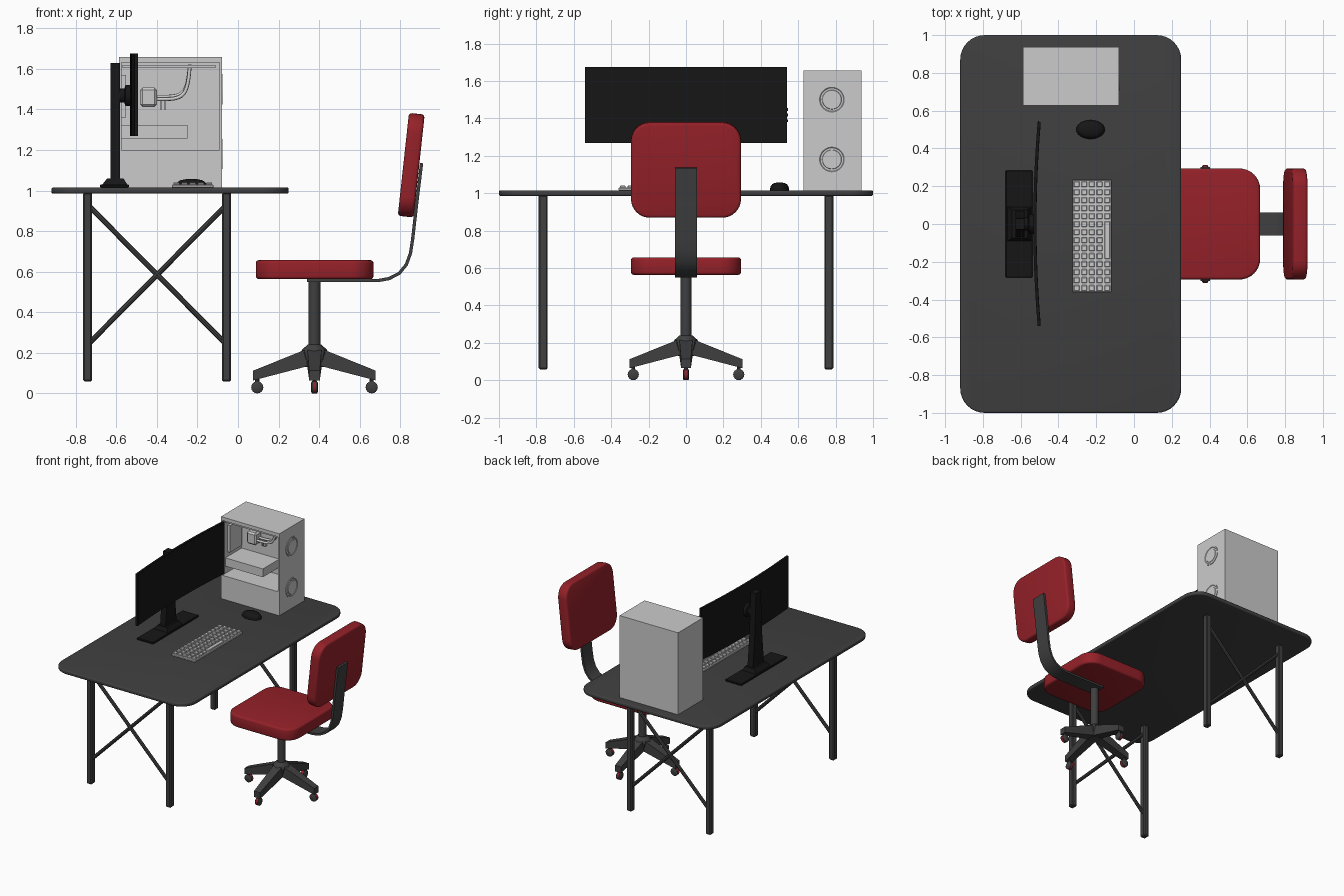
import bpy, bmesh, math
from mathutils import Matrix, Vector

if "Cube" in bpy.data.objects:
    bpy.data.objects.remove(bpy.data.objects["Cube"])


def material(name, r, g, b):
    m = bpy.data.materials.new(name)
    m.diffuse_color = (r, g, b, 1)
    m.use_nodes = True
    m.node_tree.nodes["Principled BSDF"].inputs["Base Color"].default_value = m.diffuse_color
    return m


DARK = material("dark_grey", 0.05, 0.05, 0.05)
BLACK = material("black", 0.008, 0.008, 0.008)
RED = material("red", 0.3, 0.015, 0.022)


def finish(name, bm, mat=None, matrix=None, smooth=False):
    if matrix is not None:
        bm.transform(matrix)
    bmesh.ops.recalc_face_normals(bm, faces=bm.faces)
    me = bpy.data.meshes.new(name)
    bm.to_mesh(me)
    bm.free()
    ob = bpy.data.objects.new(name, me)
    bpy.context.collection.objects.link(ob)
    if mat:
        me.materials.append(mat)
    if smooth:
        bpy.ops.object.select_all(action='DESELECT')
        ob.select_set(True)
        bpy.context.view_layer.objects.active = ob
        bpy.ops.object.shade_smooth_by_angle(angle=math.radians(35))
    return ob


def boxes(name, spans, mat=None, bevel=0):
    """One object from boxes given as (x0, x1, y0, y1, z0, z1)."""
    bm = bmesh.new()
    for x0, x1, y0, y1, z0, z1 in spans:
        m = Matrix.Translation(((x0 + x1) / 2, (y0 + y1) / 2, (z0 + z1) / 2)) @ Matrix.Diagonal((x1 - x0, y1 - y0, z1 - z0, 1))
        bmesh.ops.create_cube(bm, size=1, matrix=m)
    if bevel:
        bmesh.ops.bevel(bm, geom=bm.edges[:], offset=bevel, segments=1, affect='EDGES')
    return finish(name, bm, mat)


def slab(name, size, radius, edge, mat, matrix):
    """Rounded-corner plate with softened rims."""
    bm = bmesh.new()
    bmesh.ops.create_cube(bm, size=1, matrix=Matrix.Diagonal((*size, 1)))
    upright = [e for e in bm.edges if abs(e.verts[0].co.z - e.verts[1].co.z) > 1e-5]
    bmesh.ops.bevel(bm, geom=upright, offset=radius, segments=8, affect='EDGES', profile=0.5)
    rims = [e for e in bm.edges if abs(e.verts[0].co.z - e.verts[1].co.z) < 1e-5]
    bmesh.ops.bevel(bm, geom=rims, offset=edge, segments=3, affect='EDGES', profile=0.5)
    return finish(name, bm, mat, matrix, True)


def loft(name, rings, mat=None, matrix=None, smooth=False):
    """Closed solid skinned through equal-length rings of points."""
    bm = bmesh.new()
    vs = [[bm.verts.new(p) for p in ring] for ring in rings]
    n = len(vs[0])
    for a, b in zip(vs, vs[1:]):
        for i in range(n):
            bm.faces.new((a[i], a[(i + 1) % n], b[(i + 1) % n], b[i]))
    bm.faces.new(vs[0])
    bm.faces.new(vs[-1])
    return finish(name, bm, mat, matrix, smooth)


def rect(x0, x1, hy, z):
    return [(x0, -hy, z), (x1, -hy, z), (x1, hy, z), (x0, hy, z)]


def lathe(name, profile, mat=None, matrix=None, n=24):
    rings = [[(r * math.cos(2 * math.pi * i / n), r * math.sin(2 * math.pi * i / n), z)
              for i in range(n)] for r, z in profile]
    return loft(name, rings, mat, matrix, True)


T = Matrix.Translation

# Desk
slab("desk_top", (1.17, 2.0, 0.03), 0.13, 0.009, DARK, T((-0.335, 0, 1.0)))
LX = (-0.741, -0.056)
for side, y in (("near", -0.764), ("far", 0.764)):
    for end, x in zip(("rear", "front"), LX):
        boxes(f"desk_leg_{side}_{end}", [(x - .022, x + .022, y - .024, y + .024, .058, .99)], DARK, 0.007)
    for k, (za, zb) in enumerate(((.93, .24), (.24, .93))):
        a, b = Vector((LX[0], y, za)), Vector((LX[1], y, zb))
        rot = (b - a).to_track_quat('Z', 'Y').to_matrix().to_4x4()
        lathe(f"desk_brace_{side}_{k}", [(.013, 0), (.013, (b - a).length)], DARK, T(a) @ rot, 8)

# Monitor: curved panel and screen
def arc(half, front, back, z):
    ys = [half * (i / 8 - 1) for i in range(17)]
    bow = lambda y: -0.517 + 0.023 * (y / 0.54) ** 2
    return [(bow(y) + front, y, z) for y in ys] + [(bow(y) + back, y, z) for y in reversed(ys)]

loft("monitor_body", [arc(.54, 0, -.016, 1.268), arc(.54, 0, -.016, 1.675)], BLACK)
loft("monitor_screen", [arc(.53, .001, -.004, 1.28), arc(.53, .001, -.004, 1.667)], BLACK)
boxes("monitor_buttons", [(-.508, -.502, .538, .545, 1.38 + i * .03, 1.395 + i * .03) for i in range(3)], BLACK)

# Monitor stand
boxes("stand_base", [(-.68, -.537, -.284, .284, 1.014, 1.03)], BLACK, 0.004)
loft("stand_foot", [rect(-.67, -.545, .09, 1.028), rect(-.645, -.565, .075, 1.06)], BLACK)
loft("stand_pole", [rect(-.628, -.581, .07, 1.04), rect(-.628, -.581, .045, 1.3), rect(-.628, -.581, .03, 1.628)], BLACK)
ry = Matrix.Rotation(math.pi / 2, 4, 'Y')
lathe("stand_joint", [(.035, 0), (.035, .03), (.052, .035), (.052, .065)], BLACK, T((-.59, 0, 1.468)) @ ry)

# Keyboard
boxes("keyboard_base", [(-.326, -.12, -.36, .233, 1.014, 1.029)], None, 0.003)
keys = []
for r in range(5):
    for c in range(14):
        x, y = -.304 + r * .0405, -.339 + c * .0423
        if r == 4 and 4 <= c <= 8:
            continue
        keys.append((x - .015, x + .015, y - .015, y + .015, 1.028, 1.04))
keys.append((-.157, -.127, -.339 + 4 * .0423 - .015, -.339 + 8 * .0423 + .015, 1.028, 1.04))
boxes("keyboard_keys", keys, None, 0.003)

# Mouse
lathe("mouse_body", [(1, 0), (1, .3), (.92, .6), (.75, .82), (.45, .96), (.1, 1)], BLACK,
      T((-.23, .5, 1.014)) @ Matrix.Diagonal((.076, .05, .043, 1)))
boxes("mouse_wheel", [(-.285, -.255, .495, .505, 1.03, 1.051)], BLACK, 0.003)

# Computer case with an open side towards -y
X0, X1, Y0, Y1, Z0, Z1 = -.587, -.08, .627, .937, 1.015, 1.657
boxes("case_shell", [
    (X0, X1, Y0, Y1, Z0, 1.2),
    (X0, X1, Y0 + .24, Y1, 1.2, Z1),
    (X0, X0 + .012, Y0, Y0 + .24, 1.2, Z1),
    (X1 - .012, X1, Y0, Y0 + .24, 1.2, Z1),
    (X0 + .012, X1 - .012, Y0, Y0 + .24, 1.63, Z1)])
boxes("case_radiator", [(-.57, -.11, .66, .85, 1.603, 1.62)])
boxes("graphics_card", [(-.575, -.25, .665, .868, 1.257, 1.322)])
boxes("rear_vent", [(-.576, -.552, .69, .84, 1.36, 1.57)])
boxes("cooler_block", [(-.482, -.4, .79, .868, 1.412, 1.508)], None, 0.012)
boxes("memory_sticks", [(-.385 + i * .02, -.375 + i * .02, .84, .868, 1.4, 1.44) for i in range(2)])

# Cooling tubes
for k in range(2):
    cu = bpy.data.curves.new(f"cooling_tube_{k}", 'CURVE')
    cu.dimensions = '3D'
    cu.bevel_depth = .009
    cu.bevel_resolution = 2
    sp = cu.splines.new('NURBS')
    path = [(-.41, 1.45), (-.34, 1.45), (-.28, 1.45), (-.245, 1.5), (-.238, 1.61)]
    sp.points.add(len(path) - 1)
    for p, (x, z) in zip(sp.points, path):
        p.co = (x, .81 + .028 * k, z + .012 * k, 1)
    sp.use_endpoint_u = True
    tube = bpy.data.objects.new(f"cooling_tube_{k}", cu)
    bpy.context.collection.objects.link(tube)
    bpy.ops.object.select_all(action='DESELECT')
    tube.select_set(True)
    bpy.context.view_layer.objects.active = tube
    bpy.ops.object.convert(target='MESH')

# Case fan rings
for name, z in (("lower", 1.18), ("upper", 1.5)):
    m = T((X1 - .002, .78, z)) @ ry
    lathe(f"fan_{name}", [(.075, 0), (.075, .006), (.066, .006), (.062, .003),
                          (.052, .003), (.05, .006)], None, m, 32)

# Chair cushions
CX = 0.377
slab("seat", (.58, .588, .094), .11, .015, RED, T((CX + .001, 0, .61)))
slab("backrest", (.51, .588, .078), .1, .015, RED,
     T((.854, 0, 1.125)) @ Matrix.Rotation(math.radians(-83.8), 4, 'Y'))

# Bent flat bar joining seat and backrest
path = [Vector(p) for p in ((.34, .556), (.69, .556), (.745, .566), (.795, .592), (.83, .635),
                            (.85, .69), (.861, .76), (.88, .93), (.905, 1.135))]
left, right = [], []
for i, p in enumerate(path):
    d = (path[min(i + 1, len(path) - 1)] - path[max(i - 1, 0)]).normalized()
    nrm = Vector((-d.y, d.x)) * .008
    left.append(p + nrm)
    right.append(p - nrm)
outline = left + right[::-1]
loft("back_bar", [[(p.x, y, p.y) for p in outline] for y in (-.06, .06)], DARK, None, True)

# Chair column and hub
lathe("chair_column", [(.03, .2), (.03, .56)], DARK, T((CX, 0, 0)), 12)
lathe("chair_hub", [(.045, .13), (.066, .2), (.062, .215), (.034, .24)], DARK, T((CX, 0, 0)), 8)

# Four star legs with casters
rx = Matrix.Rotation(math.pi / 2, 4, 'X')
for k in range(4):
    m = T((CX, 0, 0)) @ Matrix.Rotation(k * math.pi / 2, 4, 'Z')
    ring = lambda x, h, z0, z1: [(x, -h, z0), (x, h, z0), (x, h, z1), (x, -h, z1)]
    loft(f"chair_leg_{k}", [ring(.03, .036, .135, .222), ring(.302, .026, .064, .112)], DARK, m)
    lathe(f"caster_stem_{k}", [(.01, .04), (.01, .08)], DARK, m @ T((.282, 0, 0)), 8)
    wheel = m @ T((.282, 0, .03)) @ rx
    lathe(f"caster_tread_{k}", [(.0295, -.008), (.0295, .008)], RED, wheel, 16)
    for s in (-1, 1):
        lathe(f"caster_disc_{k}_{s}", [(.03, s * .007), (.03, s * .012), (.022, s * .017)], DARK, wheel, 16)
    boxes(f"caster_cover_{k}", [(-.022, .022, -.012, .012, .025, .052)], DARK, 0.003).matrix_world = m @ T((.282, 0, 0))
